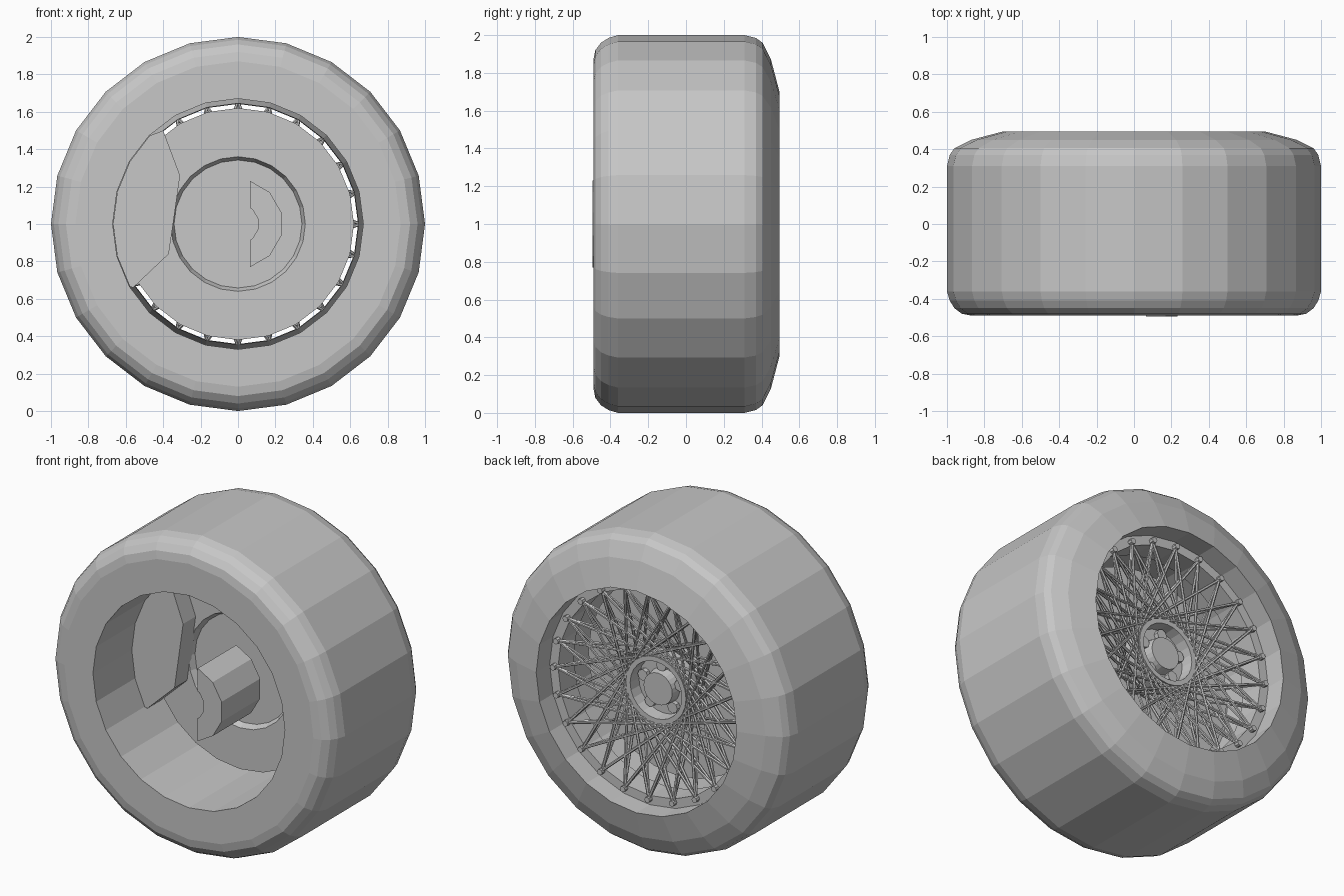
import bpy, bmesh, math
from mathutils import Vector, Matrix

cube = bpy.data.objects.get("Cube")
if cube:
    bpy.data.objects.remove(cube, do_unlink=True)

grey = bpy.data.materials.new("plain_grey")
grey.use_nodes = True
colour = (0.57, 0.57, 0.57, 1)
grey.diffuse_color = colour
grey.node_tree.nodes["Principled BSDF"].inputs["Base Color"].default_value = colour
AXLE = Vector((0, 0, 1))


def finish(name, bm):
    bmesh.ops.recalc_face_normals(bm, faces=bm.faces)
    mesh = bpy.data.meshes.new(name)
    bm.to_mesh(mesh)
    bm.free()
    mesh.materials.append(grey)
    obj = bpy.data.objects.new(name, mesh)
    obj.location = AXLE
    bpy.context.collection.objects.link(obj)
    return obj


def polar(radius, y, angle):
    return Vector((radius * math.cos(angle), y, radius * math.sin(angle)))


def lathe(profile, sides, offset=0, closed=True):
    """Spin (radius, y) points about the axle; radius 0 makes a pole."""
    bm = bmesh.new()
    rings = []
    for r, y in profile:
        if r == 0:
            rings.append([bm.verts.new((0, y, 0))] * sides)
        else:
            rings.append([bm.verts.new(polar(r, y, offset + math.tau * i / sides))
                          for i in range(sides)])
    pairs = list(zip(rings, rings[1:]))
    if closed:
        pairs.append((rings[-1], rings[0]))
    for a, b in pairs:
        for i in range(sides):
            j = (i + 1) % sides
            bm.faces.new(list(dict.fromkeys((a[i], a[j], b[j], b[i]))))
    return bm


def rod(bm, start, end, radius, sides):
    direction = end - start
    turn = direction.to_track_quat('Z', 'Y').to_matrix().to_4x4()
    bmesh.ops.create_cone(bm, cap_ends=True, segments=sides, radius1=radius, radius2=radius,
                          depth=direction.length,
                          matrix=Matrix.Translation((start + end) / 2) @ turn)


# Tyre with rounded shoulders, bulged back wall and inner barrel
finish("tyre", lathe([(.67, -.49), (.87, -.49), (.92, -.48), (.96, -.45), (.985, -.41), (1, -.36),
                      (1, .31), (.985, .37), (.96, .405), (.87, .45), (.7, .495),
                      (.7, .36), (.67, .32)], 24))

# Rim flange carrying the spokes
finish("rim_flange", lathe([(.7, .36), (.67, .32), (.645, .2), (.642, .36)], 24))

# Brake disc with a shallow recess in its front
finish("brake_disc", lathe([(0, .06), (.342, .06), (.36, .02), (.62, .02), (.62, .09), (0, .09)],
                           24, closed=False))

# Brake caliper: a block between the barrel and the disc centre
bm = bmesh.new()
outline = [polar(.668, 0, math.radians(a)) for a in range(135, 211, 15)]
outline += [Vector((-.56, 0, -.34)), Vector((-.37, 0, -.16)), Vector((-.31, 0, .26)),
            Vector((-.4, 0, .5))]
face = bm.faces.new([bm.verts.new(p + Vector((0, -.105, 0))) for p in outline])
side = bmesh.ops.extrude_face_region(bm, geom=[face])
bmesh.ops.translate(bm, vec=(0, .14, 0),
                    verts=[v for v in side["geom"] if isinstance(v, bmesh.types.BMVert)])
finish("brake_caliper", bm)

# Half-round hollow spindle
bm = lathe([(.11, -.495), (.24, -.495), (.24, -.11), (.11, -.11)], 12, math.radians(15))
bmesh.ops.bisect_plane(bm, geom=bm.verts[:] + bm.edges[:] + bm.faces[:],
                       plane_co=(.065, 0, 0), plane_no=(1, 0, 0), clear_inner=True)
bmesh.ops.holes_fill(bm, edges=[e for e in bm.edges if e.is_boundary])
finish("spindle", bm)

# Hub shell, dished at the back, with a raised cap
finish("hub", lathe([(0, .08), (.21, .08), (.21, .3), (.18, .3), (.175, .22), (.11, .22),
                     (.1, .28), (0, .28)], 24, closed=False))

# Five wheel nuts
bm = bmesh.new()
for i in range(5):
    a = math.pi / 2 + math.tau * i / 5
    rod(bm, polar(.135, .21, a), polar(.135, .25, a), .035, 8)
finish("wheel_nuts", bm)

# Crossed spokes in two layers, and the nipples that anchor them
spokes, nipples = bmesh.new(), bmesh.new()
COUNT = 24
for i in range(COUNT):
    a = math.tau * i / COUNT
    rod(nipples, polar(.66, .34, a), polar(.66, .39, a), .018, 8)
    for sign in (-1, 1):
        for hub_y in (.28, .15):
            rod(spokes, polar(.655, .37, a),
                polar(.21, hub_y, a + sign * math.radians(72)), .009, 6)
finish("spokes", spokes)
finish("spoke_nipples", nipples)
